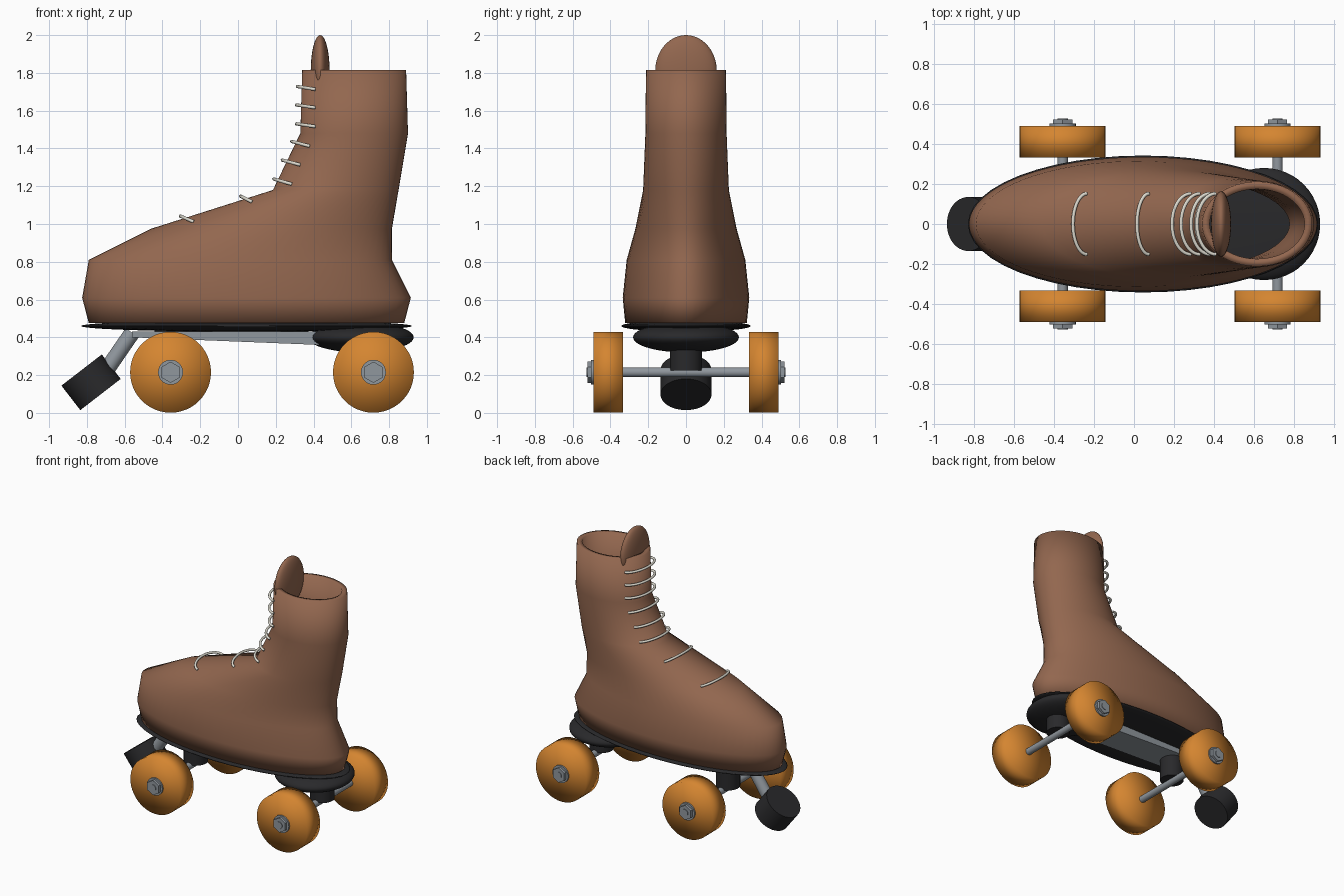
import bpy, bmesh
from math import pi, sin, cos
from mathutils import Matrix, Vector

cube = bpy.data.objects.get("Cube")
if cube:
    bpy.data.objects.remove(cube)


def material(name, r, g, b):
    m = bpy.data.materials.new(name)
    m.use_nodes = True
    m.diffuse_color = (r, g, b, 1)
    m.node_tree.nodes["Principled BSDF"].inputs["Base Color"].default_value = (r, g, b, 1)
    return m


leather = material("brown leather", 0.29, 0.135, 0.078)
rubber = material("black rubber", 0.022, 0.022, 0.024)
metal = material("grey metal", 0.28, 0.31, 0.34)
urethane = material("orange urethane", 0.66, 0.235, 0.03)
cord = material("off white cord", 0.72, 0.70, 0.62)


def finish(name, bm, mat, angle=None):
    """Turn a bmesh into a shaded object; angle keeps sharper edges crisp."""
    bmesh.ops.recalc_face_normals(bm, faces=bm.faces)
    for f in bm.faces:
        f.smooth = True
    if angle is not None:
        for e in bm.edges:
            e.smooth = e.calc_face_angle(0) < angle
    mesh = bpy.data.meshes.new(name)
    bm.to_mesh(mesh)
    bm.free()
    mesh.materials.append(mat)
    obj = bpy.data.objects.new(name, mesh)
    bpy.context.collection.objects.link(obj)
    return obj


def ellipsoid(name, centre, radii, mat):
    bm = bmesh.new()
    bmesh.ops.create_uvsphere(bm, u_segments=48, v_segments=24, radius=1)
    bmesh.ops.transform(bm, verts=bm.verts,
                        matrix=Matrix.Translation(centre) @ Matrix.Diagonal((*radii, 1)))
    return finish(name, bm, mat)


def rod(name, start, end, radius, mat, sides=32, angle=0.6):
    """Cylinder between two points."""
    a, b = Vector(start), Vector(end)
    bm = bmesh.new()
    bmesh.ops.create_cone(bm, cap_ends=True, cap_tris=True, segments=sides,
                          radius1=radius, radius2=radius, depth=(b - a).length)
    turn = (b - a).to_track_quat('Z', 'Y').to_matrix().to_4x4()
    bmesh.ops.transform(bm, verts=bm.verts, matrix=Matrix.Translation((a + b) / 2) @ turn)
    return finish(name, bm, mat, angle)


# Boot: open shell lofted through elliptical sections (height, toe x, heel x, half width)
sections = [
    (0.475, -0.79, 0.88, 0.322),
    (0.61, -0.825, 0.915, 0.335),
    (0.81, -0.79, 0.815, 0.314),
    (0.975, -0.46, 0.815, 0.268),
    (1.18, 0.185, 0.85, 0.227),
    (1.48, 0.33, 0.90, 0.215),
    (1.815, 0.34, 0.89, 0.212),
]
SIDES, WALL = 64, 0.038
loops = [(s, 0) for s in sections] + [(s, WALL) for s in reversed(sections)]
bm = bmesh.new()
rings = []
for (z, toe, heel, half), inset in loops:
    rx, mid = (heel - toe) / 2 - inset, (heel + toe) / 2
    rings.append([bm.verts.new((mid + rx * cos(2 * pi * i / SIDES),
                                (half - inset) * sin(2 * pi * i / SIDES), z))
                  for i in range(SIDES)])
for k, low in enumerate(rings):
    high = rings[(k + 1) % len(rings)]
    for i in range(SIDES):
        j = (i + 1) % SIDES
        bm.faces.new((low[i], low[j], high[j], high[i]))
finish("boot", bm, leather)

ellipsoid("tongue", (0.435, 0, 1.81), (0.05, 0.163, 0.19), leather)

# Laces: half ellipses wrapped over the front (front x, front z, length back, drop)
laces = [
    (-0.305, 1.042, 0.07, 0.03),
    (0.015, 1.147, 0.06, 0.03),
    (0.19, 1.238, 0.095, 0.027),
    (0.235, 1.338, 0.095, 0.025),
    (0.285, 1.437, 0.095, 0.025),
    (0.31, 1.53, 0.1, 0.014),
    (0.31, 1.63, 0.1, 0.014),
    (0.315, 1.728, 0.095, 0.015),
]
for n, (x, z, back, drop) in enumerate(laces, 1):
    curve = bpy.data.curves.new(f"lace_{n}", 'CURVE')
    curve.dimensions = '3D'
    curve.bevel_depth = 0.009
    curve.bevel_resolution = 3
    curve.use_fill_caps = True
    path = curve.splines.new('POLY')
    path.points.add(24)
    for i, p in enumerate(path.points):
        t = pi * (i / 24 - 0.5)
        s = 1 - cos(t)
        p.co = (x + back * s, 0.152 * sin(t), z - drop * s, 1)
    path.use_smooth = True
    curve.materials.append(cord)
    bpy.context.collection.objects.link(bpy.data.objects.new(f"lace_{n}", curve))

# Sole and heel pad
ellipsoid("sole", (0.045, 0, 0.46), (0.875, 0.342, 0.03), rubber)
ellipsoid("heel_pad", (0.65, 0, 0.40), (0.28, 0.28, 0.08), rubber)

# Base plate: bar that thins towards the toe
bm = bmesh.new()
bmesh.ops.create_cube(bm, size=1)
for v in bm.verts:
    front, top = v.co.x < 0, v.co.z > 0
    v.co = (-0.56 if front else 0.43, 0.23 * v.co.y,
            0.43 if top else (0.40 if front else 0.36))
finish("base_plate", bm, metal, 0.5)

# Toe stop: strut and tilted rubber block
rod("toe_stop_strut", (-0.56, 0, 0.425), (-0.71, 0, 0.207), 0.042, metal)
axis = Vector((0.61, 0, -0.79)) * 0.082
centre = Vector((-0.778, 0, 0.162))
rod("toe_stop", centre - axis, centre + axis, 0.135, rubber, 48)

# Trucks, axles, wheels and nuts
HUB = 0.215
for place, x in (("front", -0.357), ("rear", 0.717)):
    rod(f"{place}_truck", (x, 0, 0.225), (x, 0, 0.44), 0.085, rubber)
    rod(f"{place}_axle", (x, -0.527, HUB), (x, 0.527, HUB), 0.026, metal)
    for side, s in (("left", 1), ("right", -1)):
        def part(name, inner, outer, radius, mat, sides, angle):
            rod(f"{place}_{side}_{name}", (x, s * inner, HUB), (x, s * outer, HUB),
                radius, mat, sides, angle)
        part("wheel", 0.333, 0.49, 0.214, urethane, 48, None)
        part("washer", 0.485, 0.502, 0.066, metal, 32, 0.6)
        part("nut", 0.50, 0.522, 0.056, metal, 6, 0.6)
